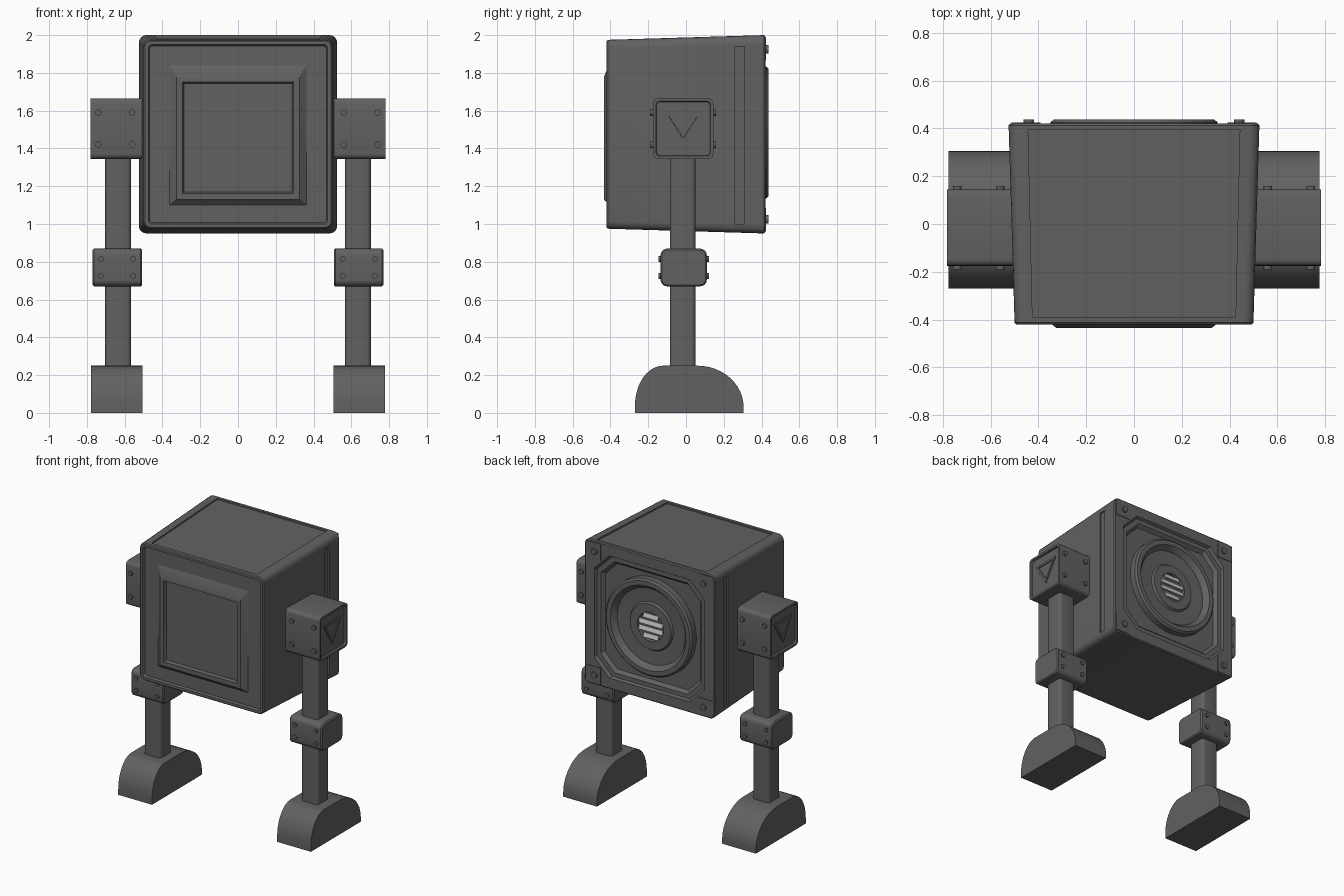
import bpy, bmesh
from math import sin, cos, pi
from mathutils import Vector, Matrix

if "Cube" in bpy.data.objects:
    bpy.data.objects.remove(bpy.data.objects["Cube"])

CZ = 1.475  # height of the body centre


def material(name, v):
    m = bpy.data.materials.new(name)
    m.diffuse_color = (v, v, v, 1)
    m.use_nodes = True
    m.node_tree.nodes["Principled BSDF"].inputs["Base Color"].default_value = m.diffuse_color
    return m


DARK, LIGHT = material("dark_grey", 0.12), material("light_grey", 0.6)


def finish(name, bm, mirror=False, mat=DARK):
    bmesh.ops.recalc_face_normals(bm, faces=bm.faces)
    me = bpy.data.meshes.new(name)
    bm.to_mesh(me)
    bm.free()
    ob = bpy.data.objects.new(name, me)
    bpy.context.collection.objects.link(ob)
    me.materials.append(mat)
    smooth(ob)
    if mirror:
        ob.modifiers.new("mirror", 'MIRROR').use_mirror_merge = False
    return ob


def smooth(ob):
    bpy.ops.object.select_all(action='DESELECT')
    ob.select_set(True)
    bpy.context.view_layer.objects.active = ob
    bpy.ops.object.shade_smooth_by_angle(angle=0.5)


def skin(name, loops, **kw):
    """Closed solid through successive point loops, capped at both ends."""
    bm = bmesh.new()
    rings = [[bm.verts.new(p) for p in lp] for lp in loops]
    n = len(rings[0])
    for a, b in zip(rings, rings[1:]):
        for i in range(n):
            bm.faces.new((a[i], a[(i + 1) % n], b[(i + 1) % n], b[i]))
    bm.faces.new(rings[0])
    bm.faces.new(rings[-1])
    return finish(name, bm, **kw)


def rect(axis, w, hu, hv, r, cu=0.0, cv=CZ, chamfer=False, n=4):
    """Rectangle with rounded or chamfered corners, across the given axis."""
    pts = []
    for q, (su, sv) in enumerate(((1, 1), (-1, 1), (-1, -1), (1, -1))):
        for k in range(n + 1):
            a0, t = q * pi / 2, k / n
            if chamfer:
                c = cos(a0) * (1 - t) + cos(a0 + pi / 2) * t
                s = sin(a0) * (1 - t) + sin(a0 + pi / 2) * t
            else:
                c, s = cos(a0 + t * pi / 2), sin(a0 + t * pi / 2)
            u, v = cu + su * (hu - r) + r * c, cv + sv * (hv - r) + r * s
            pts.append({'X': (w, u, v), 'Y': (u, w, v), 'Z': (u, v, w)}[axis])
    return pts


def boxes(name, items, **kw):
    """Several boxes (centre, size, tilt about x) in one object."""
    bm = bmesh.new()
    for c, s, tilt in items:
        bmesh.ops.create_cube(bm, size=1, matrix=Matrix.Translation(c) @ Matrix.Rotation(tilt, 4, 'X')
                              @ Matrix.Diagonal((*s, 1)))
    return finish(name, bm, **kw)


def bolts(name, places, r, **kw):
    """Round bolt heads with their axis along y."""
    bm = bmesh.new()
    for p in places:
        bmesh.ops.create_cone(bm, cap_ends=True, segments=12, radius1=r, radius2=r, depth=0.036,
                              matrix=Matrix.Translation(p) @ Matrix.Rotation(pi / 2, 4, 'X'))
    return finish(name, bm, **kw)


# Tapered body: octagonal recess in the back, rimmed panel in the front
body = skin("body", [
    rect('Y', 0.380, 0.385, 0.385, 0.10, chamfer=True),
    rect('Y', 0.403, 0.405, 0.405, 0.11, chamfer=True),
    rect('Y', 0.403, 0.435, 0.435, 0.12, chamfer=True),
    rect('Y', 0.420, 0.445, 0.445, 0.12, chamfer=True),
    rect('Y', 0.420, 0.518, 0.518, 0.033),
    rect('Y', 0.413, 0.525, 0.525, 0.04),
    rect('Y', -0.413, 0.50, 0.50, 0.04),
    rect('Y', -0.420, 0.493, 0.493, 0.033),
    rect('Y', -0.420, 0.475, 0.475, 0.02),
    rect('Y', -0.405, 0.468, 0.468, 0.02)])

# Shallow recesses in the top and the sides
top_cut = [[(-0.425, -0.39, z), (0.425, -0.39, z), (0.443, 0.395, z + 0.023), (-0.443, 0.395, z + 0.023)]
           for z in (1.965, 2.1)]
cutters = [skin("top_cutter", top_cut),
           boxes("side_cutter", [((s * 0.56, 0.285, 1.47), (0.1, 0.05, 0.94), 0) for s in (1, -1)])]
for c in cutters:
    m = body.modifiers.new("cut", 'BOOLEAN')
    m.operation, m.object, m.solver = 'DIFFERENCE', c, 'EXACT'
    bpy.context.view_layer.objects.active = body
    bpy.ops.object.modifier_apply(modifier=m.name)
for c in cutters:
    bpy.data.objects.remove(c)
smooth(body)

# Sloped frame with a sunken screen on the front
skin("screen_frame", [
    rect('Y', -0.400, 0.37, 0.378, 0.002),
    rect('Y', -0.435, 0.325, 0.325, 0.002, cv=1.455),
    rect('Y', -0.435, 0.295, 0.295, 0.002, cv=1.457),
    rect('Y', -0.415, 0.287, 0.287, 0.002, cv=1.457)])

# Round speaker on the back
profile = [(0.35, 0.375), (0.35, 0.425), (0.337, 0.437), (0.305, 0.437), (0.285, 0.415), (0.275, 0.400),
           (0.175, 0.395), (0.165, 0.410), (0.105, 0.410), (0.100, 0.392)]
skin("speaker", [[(r * cos(i * pi / 32), y, CZ + 0.01 + r * sin(i * pi / 32)) for i in range(64)]
                 for r, y in profile])
boxes("speaker_slats", [((0, 0.402, CZ + 0.01 + z), (w, 0.010, 0.032), 0.25)
                        for z, w in ((-0.072, 0.12), (-0.024, 0.19), (0.024, 0.19), (0.072, 0.12))], mat=LIGHT)

# Corner plates and bolts on the back
corners = [(sx, sz) for sx in (1, -1) for sz in (1, -1)]
boxes("corner_plates", [((sx * 0.452, 0.42, CZ + sz * 0.452), (0.122, 0.008, 0.122), 0) for sx, sz in corners])
bolts("back_bolts", [(sx * 0.44, 0.419, CZ + sz * 0.45) for sx, sz in corners], 0.022)

# Shoulder block with a recessed outer face
SY, SZ = -0.015, 1.505
skin("shoulder", [rect('X', x, h, h, r, SY, SZ) for x, h, r in (
    (0.50, 0.16, 0.027), (0.782, 0.16, 0.027), (0.782, 0.145, 0.02), (0.768, 0.142, 0.02))], mirror=True)
bolts("shoulder_bolts", [(x, SY + s * 0.157, z) for x in (0.56, 0.74) for z in (1.59, 1.42)
                         for s in (1, -1)], 0.017, mirror=True)


# Raised triangular outline on the shoulder
def triangle(x, s):
    return [(x, SY + s * y, 1.53 + s * z) for y, z in ((-0.105, 0.055), (0.105, 0.055), (0, -0.11))]


skin("shoulder_triangle", [triangle(0.76, 1), triangle(0.775, 1), triangle(0.775, 0.72), triangle(0.769, 0.7)],
     mirror=True)

# Leg post
skin("leg_post", [rect('Z', z, 0.068, 0.068, 0.022, 0.635, -0.0175) for z in (0.2, 1.4)], mirror=True)

# Knee block with bolts
KY, KZ = -0.0125, 0.77
skin("knee", [rect('X', x, 0.1225 - d, 0.1 - d, 0.035 - d, KY, KZ) for x, d in (
    (0.507, 0.008), (0.515, 0), (0.762, 0), (0.770, 0.008))], mirror=True)
bolts("knee_bolts", [(x, KY + s * 0.115, z) for x in (0.555, 0.725) for z in (0.815, 0.725)
                     for s in (1, -1)], 0.015, mirror=True)

# Half-round foot
steps = [i * pi / 24 for i in range(13)]
side = [(-0.27, 0), (0.305, 0)]
side += [(0.06 + 0.245 * cos(a), 0.03 + 0.22 * sin(a)) for a in steps]
side += [(-0.12 - 0.15 * sin(a), 0.04 + 0.21 * cos(a)) for a in steps]
skin("foot", [[(x, y, z) for y, z in side] for x in (0.505, 0.777)], mirror=True)
